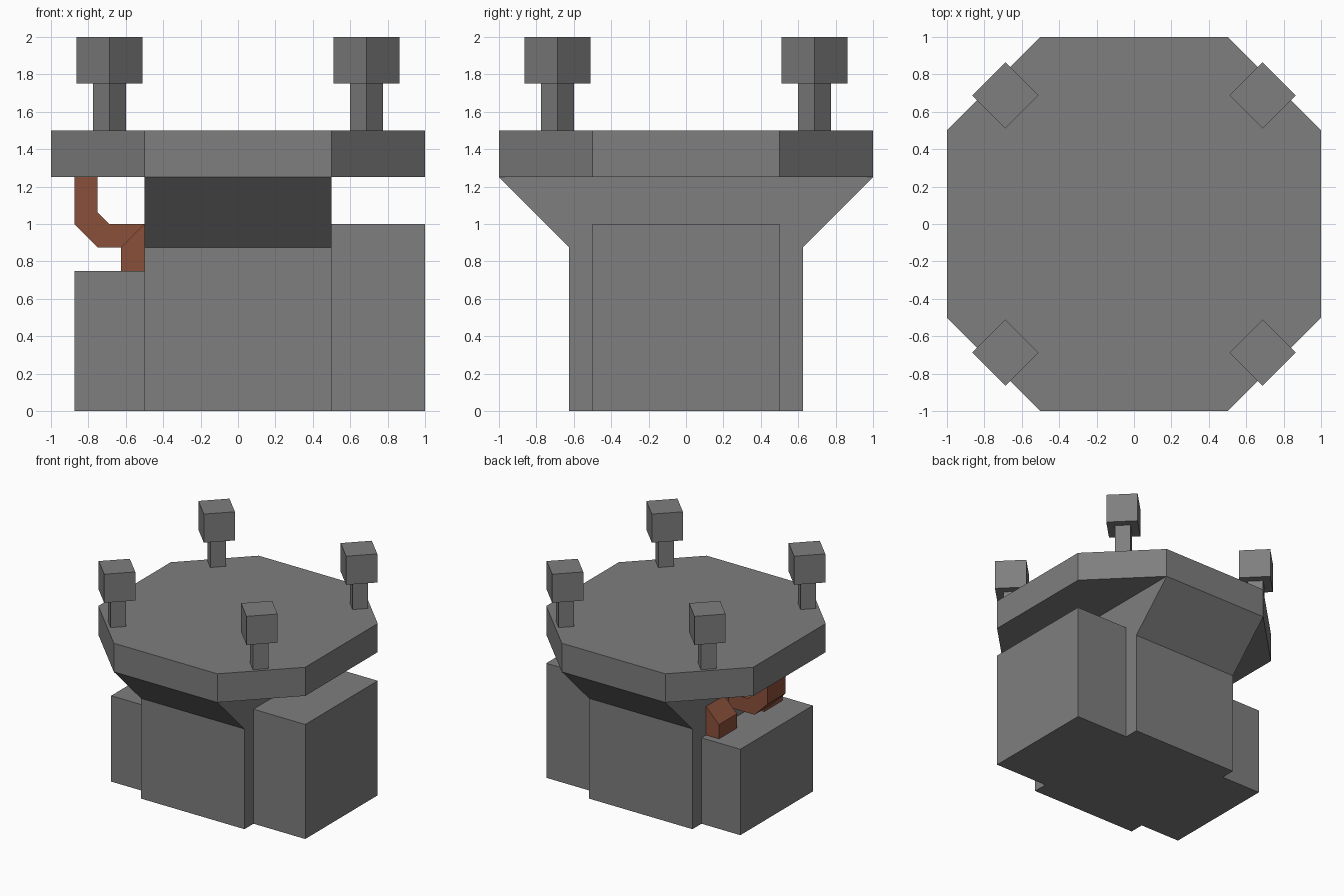
import bpy, bmesh
from math import radians
from mathutils import Matrix

cube = bpy.data.objects.get("Cube")
if cube:
    bpy.data.objects.remove(cube)


def material(name, rgb):
    mat = bpy.data.materials.new(name)
    mat.use_nodes = True
    color = (*rgb, 1)
    mat.diffuse_color = color
    mat.node_tree.nodes["Principled BSDF"].inputs["Base Color"].default_value = color
    return mat


stone = material("stone grey", (0.21, 0.21, 0.21))
copper = material("copper brown", (0.26, 0.08, 0.044))


def prism(name, points, offset, mat):
    """Extrude a closed outline of 3D points along an offset."""
    bm = bmesh.new()
    face = bm.faces.new([bm.verts.new(p) for p in points])
    new = bmesh.ops.extrude_face_region(bm, geom=[face])["geom"]
    bmesh.ops.translate(bm, vec=offset, verts=[g for g in new if isinstance(g, bmesh.types.BMVert)])
    bmesh.ops.recalc_face_normals(bm, faces=bm.faces)
    return finish(name, bm, mat)


def box(name, x, y, z, mat, turn=0):
    """Box from its extents, optionally turned about its own vertical axis."""
    bm = bmesh.new()
    bmesh.ops.create_cube(bm, size=1)
    size = Matrix.Diagonal((x[1] - x[0], y[1] - y[0], z[1] - z[0], 1))
    place = Matrix.Translation([(a + b) / 2 for a, b in (x, y, z)])
    bm.transform(place @ Matrix.Rotation(radians(turn), 4, "Z") @ size)
    return finish(name, bm, mat)


def finish(name, bm, mat):
    mesh = bpy.data.meshes.new(name)
    bm.to_mesh(mesh)
    bm.free()
    mesh.materials.append(mat)
    obj = bpy.data.objects.new(name, mesh)
    bpy.context.collection.objects.link(obj)
    return obj


# Central body flaring out under the platform at front and back
half = [(0.625, 0), (0.625, 0.875), (1, 1.25)]
outline = half + [(-y, z) for y, z in reversed(half)]
prism("body", [(-0.5, y, z) for y, z in outline], (1, 0, 0), stone)

# Side blocks
box("left_block", (0.5, 1), (-0.5, 0.5), (0, 1), stone)
box("right_block", (-0.875, -0.5), (-0.5, 0.5), (0, 0.75), stone)

# Octagonal platform
corner = [(1, -0.5), (1, 0.5), (0.5, 1), (-0.5, 1)]
octagon = corner + [(-x, -y) for x, y in corner]
prism("platform", [(x, y, 1.25) for x, y in octagon], (0, 0, 0.25), stone)

# Four posts with square caps, turned to the cut corners
for side, sx in (("left", 1), ("right", -1)):
    for end, sy in (("front", -1), ("back", 1)):
        for part, r, z in (("post", 0.0625, (1.5, 1.75)), ("cap", 0.125, (1.75, 2))):
            cx, cy = sx * 0.6875, sy * 0.6875
            box(f"{end}_{side}_{part}", (cx - r, cx + r), (cy - r, cy + r), z, stone, 45)

# Main pipe bending from the body up to the platform
pipe = [(-0.875, 1.25), (-0.875, 1), (-0.75, 0.875), (-0.5, 0.875),
        (-0.5, 1), (-0.6875, 1), (-0.75, 1.0625), (-0.75, 1.25)]
prism("main_pipe", [(x, -0.125, z) for x, z in pipe], (0, 0.25, 0), copper)

# Short elbows from the body down into the right block
elbow = [(-0.625, 0.75), (-0.5, 0.75), (-0.5, 1), (-0.625, 0.875)]
for name, y in (("front_elbow", -0.4375), ("back_elbow", 0.1875)):
    prism(name, [(x, y, z) for x, z in elbow], (0, 0.25, 0), copper)
